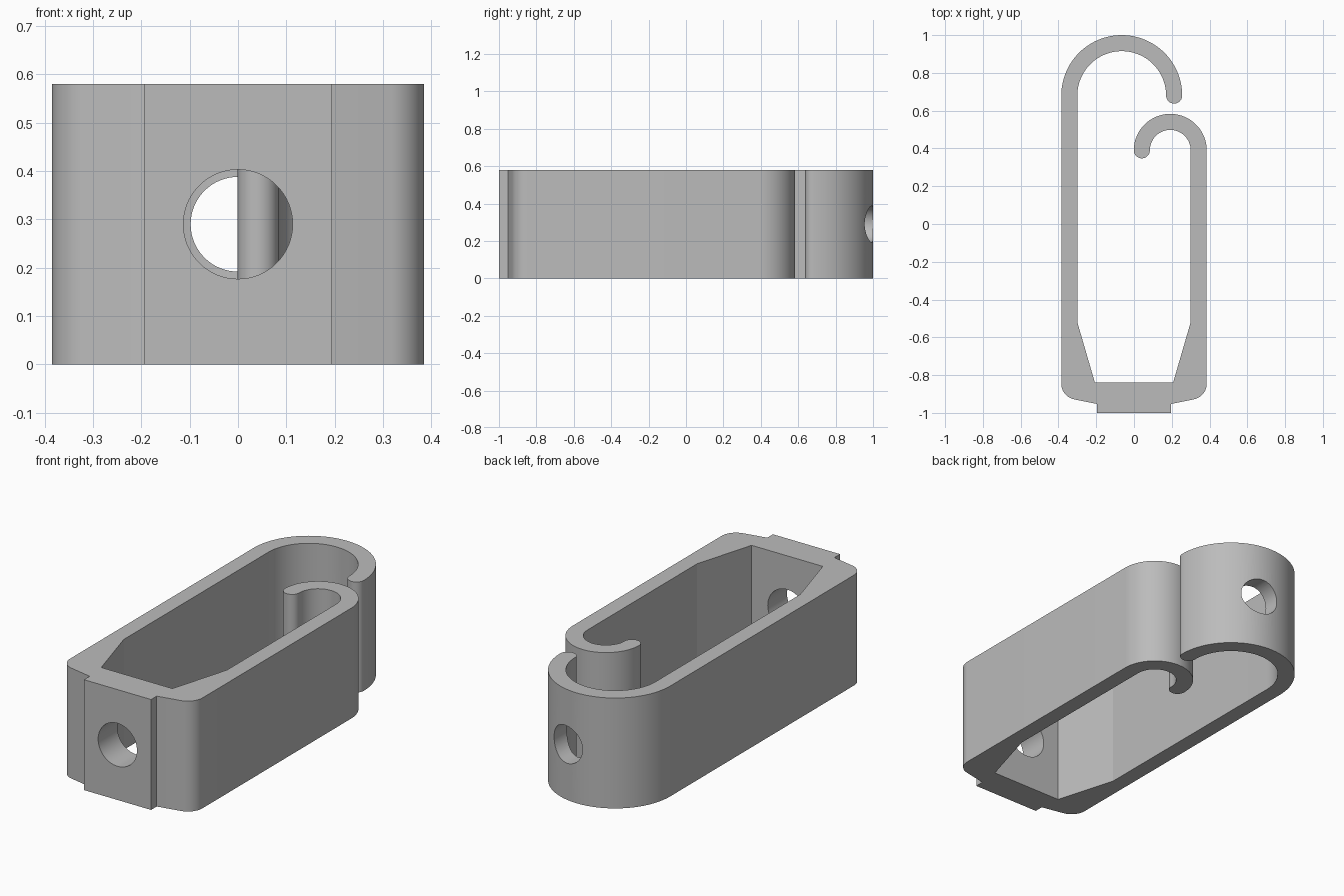
import bpy
import bmesh
from math import radians, cos, sin
from mathutils import Matrix, Vector

if "Cube" in bpy.data.objects:
    bpy.data.objects.remove(bpy.data.objects["Cube"])

HEIGHT = 0.58
HALF = 0.385      # half width of the body
WALL = 0.085      # wall thickness
BIG = (-0.065, 0.68, 0.32)               # outer hook: centre x, y, radius
SMALL = (HALF - 0.193, 0.39, 0.193)      # inner hook

grey = bpy.data.materials.new("plain grey")
grey.use_nodes = True
grey.diffuse_color = (0.5, 0.5, 0.5, 1)
grey.node_tree.nodes["Principled BSDF"].inputs["Base Color"].default_value = (0.5, 0.5, 0.5, 1)


def arc(cx, cy, r, start, end, steps):
    angles = [radians(start + (end - start) * i / steps) for i in range(steps + 1)]
    return [(cx + r * cos(a), cy + r * sin(a)) for a in angles]


def finish(bm, name):
    bmesh.ops.recalc_face_normals(bm, faces=bm.faces)
    mesh = bpy.data.meshes.new(name)
    bm.to_mesh(mesh)
    bm.free()
    obj = bpy.data.objects.new(name, mesh)
    bpy.context.collection.objects.link(obj)
    mesh.materials.append(grey)
    return obj


# Outline of the clip, running counter-clockwise from the front plate
corner_x, corner_y = HALF - WALL, -0.845
inner_x = HALF - WALL
bx, by, br = BIG
sx, sy, sr = SMALL
tip = WALL / 2
outline = [(-0.195, -1), (0.195, -1), (0.195, -0.953)]
outline += arc(corner_x, corner_y, WALL, -78, 0, 12)
outline += arc(sx, sy, sr, 0, 180, 48)
outline += arc(sx - sr + tip, sy, tip, 180, 360, 20)
outline += arc(sx, sy, sr - WALL, 180, 0, 48)
outline += [(inner_x, -0.52), (0.207, -0.84), (-0.207, -0.84), (-inner_x, -0.52)]
outline += arc(bx, by, br - WALL, 180, 0, 56)
outline += arc(bx + br - tip, by, tip, 180, 360, 20)
outline += arc(bx, by, br, 0, 180, 56)
outline += arc(-corner_x, corner_y, WALL, 180, 258, 12)
outline += [(-0.195, -0.953)]

# Clip body: the outline extruded upwards
bm = bmesh.new()
verts = []
for x, y in outline:
    p = Vector((x, y, 0))
    if not verts or (p - verts[-1].co).length > 1e-4:
        verts.append(bm.verts.new(p))
face = bm.faces.new(verts)
top = bmesh.ops.extrude_face_region(bm, geom=[face])["geom"]
bmesh.ops.translate(bm, vec=(0, 0, HEIGHT),
                    verts=[v for v in top if isinstance(v, bmesh.types.BMVert)])
clip = finish(bm, "clip_body")


# Round holes through the front plate and the outer hook
def drill(name, radius, y):
    bm = bmesh.new()
    place = Matrix.Translation((0, y, HEIGHT / 2)) @ Matrix.Rotation(radians(90), 4, "X")
    bmesh.ops.create_cone(bm, cap_ends=True, segments=64, radius1=radius,
                          radius2=radius, depth=0.3, matrix=place)
    cutter = finish(bm, name)
    cutter.hide_render = True
    mod = clip.modifiers.new(name, "BOOLEAN")
    mod.operation = "DIFFERENCE"
    mod.solver = "EXACT"
    mod.object = cutter
    bpy.ops.object.modifier_apply(modifier=name)
    bpy.data.objects.remove(cutter)


bpy.ops.object.select_all(action="DESELECT")
bpy.context.view_layer.objects.active = clip
clip.select_set(True)
drill("front_hole", 0.113, -0.95)
drill("back_hole", 0.098, 0.95)

bpy.ops.object.shade_smooth_by_angle(angle=radians(14))
